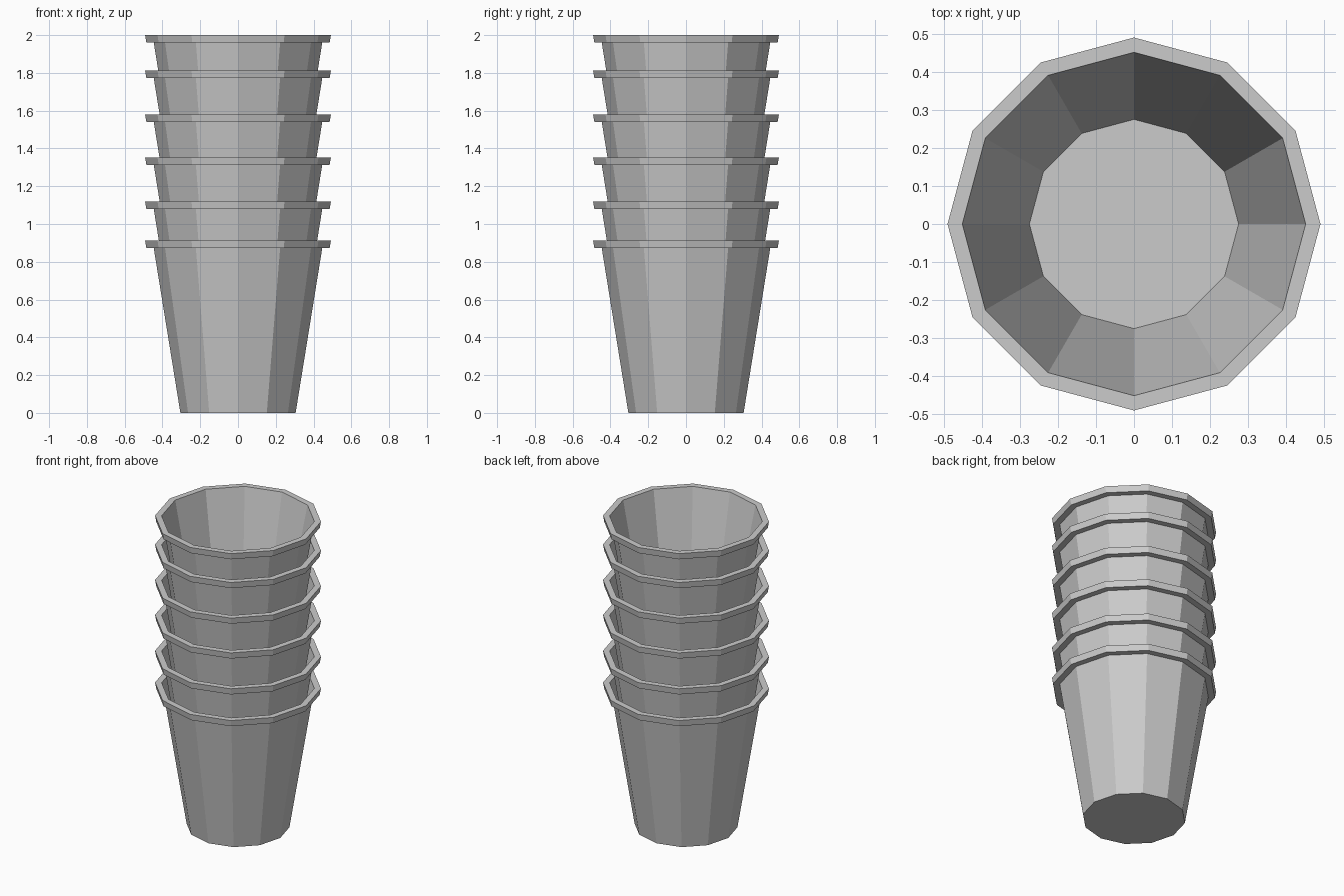
import bpy, bmesh
from math import cos, sin, tau

if "Cube" in bpy.data.objects:
    bpy.data.objects.remove(bpy.data.objects["Cube"])

SIDES = 12
# Cup profile (radius, height): outer base, wall, rim, inner wall, inner floor
PROFILE = [(0.305, 0), (0.446, 0.872), (0.485, 0.872), (0.492, 0.912),
           (0.453, 0.912), (0.276, 0.035)]
# Base height of each nested cup
BASES = [0, 0.207, 0.441, 0.668, 0.90, 1.088]


def make_cup(name, base):
    bm = bmesh.new()
    rings = [[bm.verts.new((r * cos(tau * i / SIDES), r * sin(tau * i / SIDES), z))
              for i in range(SIDES)] for r, z in PROFILE]
    for a, b in zip(rings, rings[1:]):
        for i in range(SIDES):
            j = (i + 1) % SIDES
            bm.faces.new((a[i], a[j], b[j], b[i]))
    # Underside and inner floor
    bm.faces.new(rings[0][::-1])
    bm.faces.new(rings[-1])
    bmesh.ops.recalc_face_normals(bm, faces=bm.faces)
    mesh = bpy.data.meshes.new(name)
    bm.to_mesh(mesh)
    bm.free()
    cup = bpy.data.objects.new(name, mesh)
    cup.location.z = base
    bpy.context.collection.objects.link(cup)


# Stack of cups
for n, base in enumerate(BASES, 1):
    make_cup(f"cup_{n}", base)
